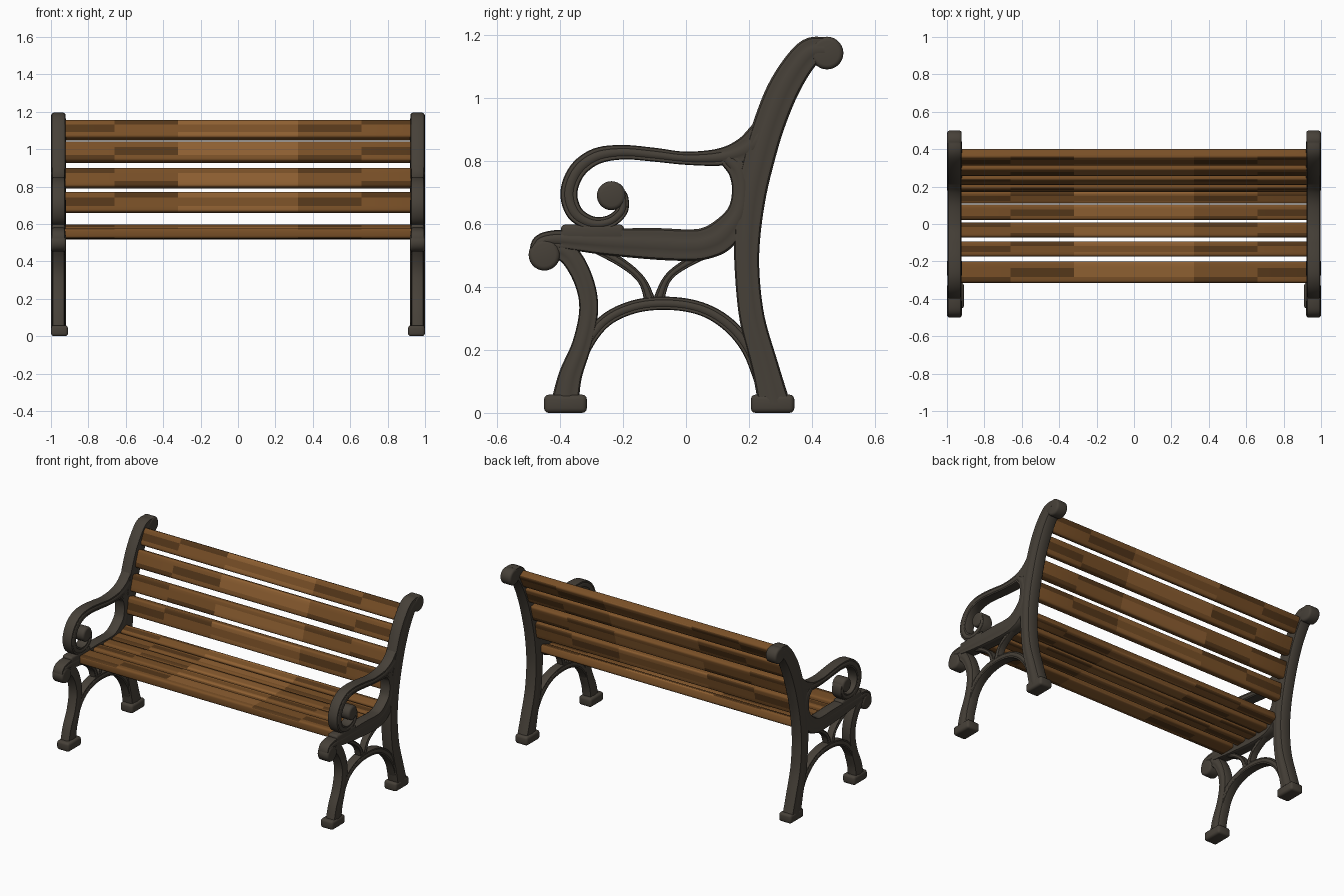
import bpy, bmesh, math
from mathutils import Vector, Matrix

if "Cube" in bpy.data.objects:
    bpy.data.objects.remove(bpy.data.objects["Cube"])


def material(name, col):
    m = bpy.data.materials.new(name)
    m.diffuse_color = (*col, 1)
    m.use_nodes = True
    m.node_tree.nodes["Principled BSDF"].inputs["Base Color"].default_value = m.diffuse_color
    return m


IRON = material("dark iron", (0.062, 0.052, 0.040))
LIGHT = material("light brown wood", (0.27, 0.115, 0.031))
WOOD = material("brown wood", (0.19, 0.079, 0.020))
DARK = material("dark brown wood", (0.09, 0.038, 0.010))
CX = 0.96  # centre plane of the side frame


def finish(bm, name, mats, mirror=False):
    bmesh.ops.recalc_face_normals(bm, faces=bm.faces)
    me = bpy.data.meshes.new(name)
    bm.to_mesh(me)
    bm.free()
    ob = bpy.data.objects.new(name, me)
    bpy.context.collection.objects.link(ob)
    for m in mats:
        me.materials.append(m)
    bpy.ops.object.select_all(action='DESELECT')
    ob.select_set(True)
    bpy.context.view_layer.objects.active = ob
    bpy.ops.object.shade_smooth_by_angle(angle=math.radians(45))
    if mirror:
        ob.modifiers.new("Mirror", 'MIRROR')
    return ob


def spline(pts, steps=6):
    p = [Vector(q) for q in pts]
    p = [2 * p[0] - p[1]] + p + [2 * p[-1] - p[-2]]
    out = []
    for a, b, c, d in zip(p, p[1:], p[2:], p[3:]):
        for i in range(steps):
            t = i / steps
            out.append(0.5 * (2 * b + (c - a) * t + (2 * a - 5 * b + 4 * c - d) * t * t
                              + (3 * b - a - 3 * c + d) * t ** 3))
    return out + [p[-2]]


# moulded cross-section: (in-plane fraction, thickness fraction)
HALF = [(1, 0.6), (0.88, 0.88), (0.68, 0.92), (0.5, 0.88), (0.3, 0.97), (0, 1),
        (-0.3, 0.97), (-0.5, 0.88), (-0.68, 0.92), (-0.88, 0.88), (-1, 0.6)]
SECTION = HALF + [(a, -b) for a, b in reversed(HALF)]


def casting(name, pts, thick):
    """Sweep the section along (y, z, half width) points."""
    bm = bmesh.new()
    path = spline(pts)
    rings = []
    for i, p in enumerate(path):
        t = path[min(i + 1, len(path) - 1)] - path[max(i - 1, 0)]
        n = Vector((-t.y, t.x)).normalized()
        rings.append([bm.verts.new((CX + b * thick, p.x + n.x * a * p.z, p.y + n.y * a * p.z))
                      for a, b in SECTION])
    k = len(SECTION)
    for r, s in zip(rings, rings[1:]):
        for j in range(k):
            bm.faces.new((r[j], r[(j + 1) % k], s[(j + 1) % k], s[j]))
    bm.faces.new(rings[0])
    bm.faces.new(rings[-1])
    finish(bm, name, [IRON], True)


def disc(name, y, z, r, thick):
    bm = bmesh.new()
    bmesh.ops.create_cone(bm, cap_ends=True, segments=28, radius1=r, radius2=r, depth=2 * thick)
    rim = [e for e in bm.edges if abs(e.verts[0].co.z - e.verts[1].co.z) < 1e-5]
    bmesh.ops.bevel(bm, geom=rim, offset=0.014, segments=3, profile=0.5, affect='EDGES')
    bm.transform(Matrix.Translation((CX, y, z)) @ Matrix.Rotation(math.pi / 2, 4, 'Y'))
    finish(bm, name, [IRON], True)


def rounded_box(size, bev):
    bm = bmesh.new()
    bmesh.ops.create_cube(bm, size=1)
    bm.transform(Matrix.Diagonal((*size, 1)))
    bmesh.ops.bevel(bm, geom=bm.edges[:], offset=bev, segments=3, profile=0.5, affect='EDGES')
    return bm


def block(name, size, loc, bev=0.015):
    bm = rounded_box(size, bev)
    bm.transform(Matrix.Translation(loc))
    finish(bm, name, [IRON], True)


def slat(name, size, loc, tilt, broad, seed):
    """Wooden slat with grain: light middle, dark streaks towards the ends."""
    bm = rounded_box(size, 0.013)
    across = 3 - broad
    w = size[across]
    cuts = [(0, x) for x in (-0.66, -0.32, 0.32, 0.66)] + [(across, w * f) for f in (-0.22, 0.2)]
    for axis, v in cuts:
        n = Vector((0, 0, 0))
        n[axis] = 1
        bmesh.ops.bisect_plane(bm, geom=bm.verts[:] + bm.edges[:] + bm.faces[:],
                               plane_co=n * v, plane_no=n)
    bm.normal_update()
    for f in bm.faces:
        c = f.calc_center_median()
        row = (c[across] > -0.22 * w) + (c[across] > 0.2 * w)
        col = (c.x > -0.66) + (c.x > -0.32) + (c.x > 0.32) + (c.x > 0.66)
        f.material_index = 1
        if abs(f.normal[broad]) > 0.6:
            if col == 2 and row != seed % 3:
                f.material_index = 0
            elif col != 2 and (row * 2 + col + seed) % 3 == 0:
                f.material_index = 2
    bm.transform(Matrix.Translation(loc) @ Matrix.Rotation(tilt, 4, 'X'))
    finish(bm, name, [LIGHT, WOOD, DARK])


# back post with rear leg, and top scroll
casting("back_post", [(0.28, 0.03, 0.05), (0.25, 0.15, 0.043), (0.21, 0.3, 0.04),
                      (0.194, 0.45, 0.039), (0.195, 0.57, 0.042), (0.208, 0.7, 0.048),
                      (0.235, 0.82, 0.05), (0.265, 0.92, 0.05), (0.305, 1.02, 0.05),
                      (0.352, 1.1, 0.047), (0.395, 1.147, 0.044), (0.44, 1.154, 0.04)], 0.04)
disc("back_scroll", 0.448, 1.143, 0.052, 0.039)

# seat rail sweeping up into the arm, and front scroll
casting("seat_rail", [(-0.478, 0.5, 0.02), (-0.465, 0.54, 0.024), (-0.42, 0.552, 0.028),
                      (-0.35, 0.548, 0.033), (-0.25, 0.543, 0.042), (-0.1, 0.537, 0.05),
                      (0.0, 0.533, 0.05), (0.06, 0.538, 0.05), (0.115, 0.565, 0.05),
                      (0.165, 0.63, 0.038), (0.178, 0.7, 0.032), (0.168, 0.765, 0.032),
                      (0.13, 0.808, 0.025)], 0.038)
disc("front_scroll", -0.45, 0.502, 0.05, 0.04)
block("arm_pad", (0.07, 0.2, 0.05), (CX, -0.297, 0.573), 0.012)

# armrest with curl
casting("armrest", [(0.25, 0.885, 0.05), (0.19, 0.838, 0.04), (0.11, 0.813, 0.028),
                    (0.0, 0.809, 0.021), (-0.1, 0.82, 0.022), (-0.2, 0.828, 0.023),
                    (-0.285, 0.815, 0.026), (-0.345, 0.77, 0.027), (-0.372, 0.7, 0.027),
                    (-0.353, 0.635, 0.026), (-0.3, 0.603, 0.022), (-0.243, 0.608, 0.02),
                    (-0.204, 0.642, 0.019), (-0.203, 0.685, 0.019), (-0.225, 0.705, 0.02)], 0.037)
disc("arm_scroll", -0.237, 0.69, 0.046, 0.041)

# front leg, arch and braces
casting("front_leg", [(-0.43, 0.53, 0.03), (-0.37, 0.5, 0.033), (-0.325, 0.42, 0.031),
                      (-0.309, 0.33, 0.03), (-0.33, 0.22, 0.031), (-0.367, 0.12, 0.037),
                      (-0.385, 0.03, 0.044)], 0.034)
casting("leg_arch", [(-0.36, 0.08, 0.018), (-0.325, 0.2, 0.021), (-0.26, 0.29, 0.021),
                     (-0.165, 0.337, 0.021), (-0.055, 0.348, 0.021), (0.05, 0.33, 0.021),
                     (0.135, 0.28, 0.022), (0.2, 0.2, 0.022), (0.245, 0.08, 0.02)], 0.03)
casting("front_brace", [(-0.3, 0.53, 0.016), (-0.2, 0.474, 0.014), (-0.14, 0.42, 0.013),
                        (-0.112, 0.35, 0.018)], 0.024)
casting("rear_brace", [(0.11, 0.53, 0.018), (0.0, 0.474, 0.014), (-0.06, 0.425, 0.013),
                       (-0.09, 0.35, 0.018)], 0.023)

# feet
block("front_foot", (0.09, 0.136, 0.058), (0.954, -0.383, 0.029))
block("rear_foot", (0.09, 0.138, 0.058), (0.954, 0.275, 0.029))

# seat slats: y, z, width, tilt
for i, (y, z, w, tilt) in enumerate([(-0.257, 0.55, 0.115, 0.0), (-0.133, 0.547, 0.08, 0.0),
                                     (-0.031, 0.543, 0.08, 0.0), (0.063, 0.545, 0.083, 0.05),
                                     (0.147, 0.565, 0.07, 0.35)]):
    slat(f"seat_slat_{i + 1}", (1.87, w, 0.054), (0, y, z), tilt, 2, i)

# back slats: y, bottom z, top z, tilt
T = 0.055
for i, (y, z0, z1, tilt) in enumerate([(0.205, 0.66, 0.77, 0.18), (0.247, 0.79, 0.9, 0.27),
                                       (0.297, 0.925, 1.04, 0.36), (0.357, 1.045, 1.157, 0.48)]):
    h = (z1 - z0 - T * math.sin(tilt)) / math.cos(tilt) + 0.008
    slat(f"back_slat_{i + 1}", (1.87, T, h), (0, y, (z0 + z1) / 2), -tilt, 1, i + 1)
